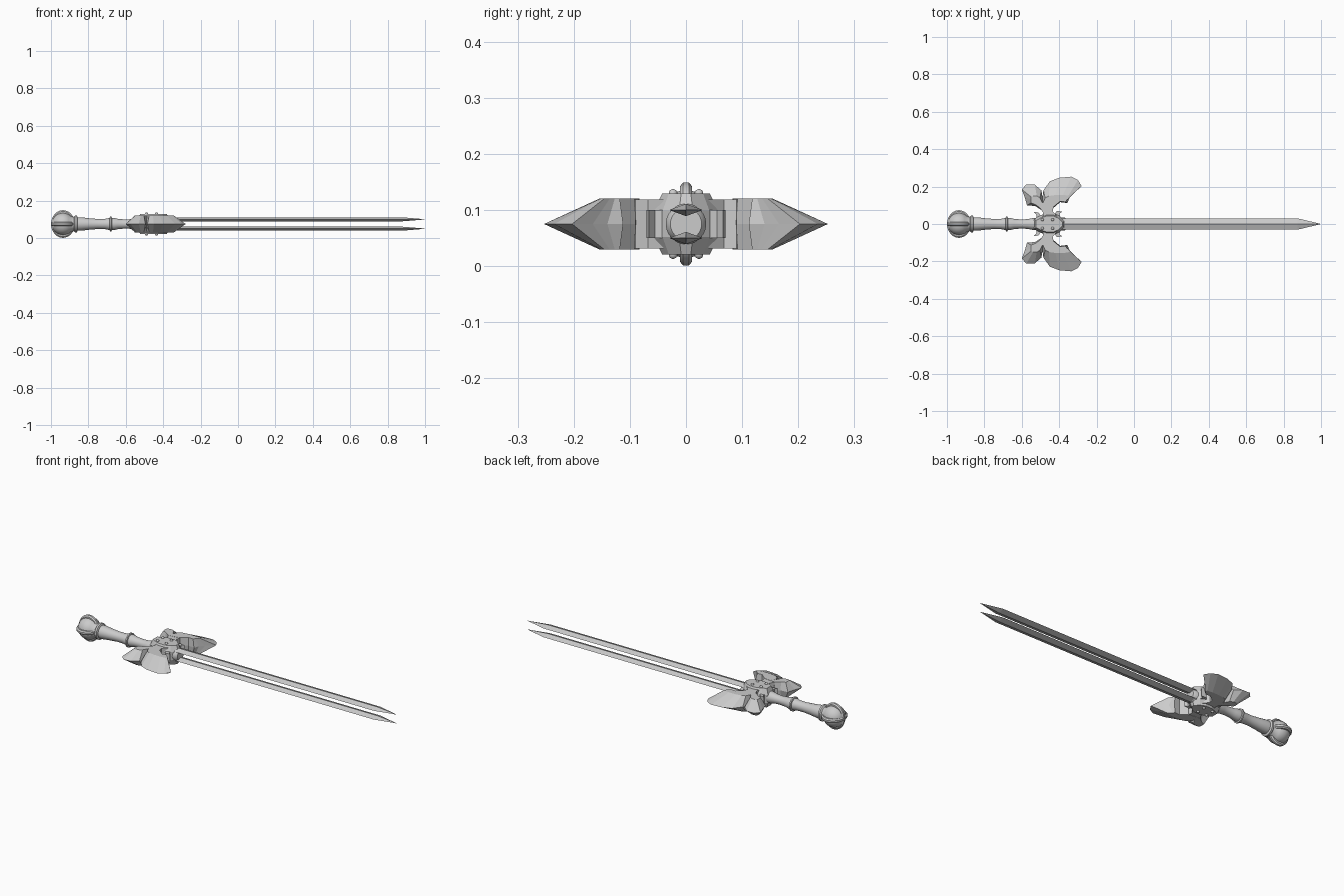
import bpy, bmesh, math

if "Cube" in bpy.data.objects:
    bpy.data.objects.remove(bpy.data.objects["Cube"])

MID = 0.075  # height of the sword's long axis

steel = bpy.data.materials.new("grey_steel")
steel.diffuse_color = (0.6, 0.6, 0.6, 1)
steel.use_nodes = True
steel.node_tree.nodes["Principled BSDF"].inputs["Base Color"].default_value = steel.diffuse_color


def loft(name, rings, smooth=False, mirror=""):
    """Skin a list of equal-length point rings and cap both ends."""
    bm = bmesh.new()
    vs = [[bm.verts.new(p) for p in r] for r in rings]
    n = len(rings[0])
    for a, b in zip(vs, vs[1:]):
        for i in range(n):
            j = (i + 1) % n
            bm.faces.new((a[i], a[j], b[j], b[i]))
    bm.faces.new(vs[0][::-1])
    bm.faces.new(vs[-1])
    bmesh.ops.remove_doubles(bm, verts=bm.verts, dist=0.0002)
    bmesh.ops.recalc_face_normals(bm, faces=bm.faces)
    me = bpy.data.meshes.new(name)
    bm.to_mesh(me)
    bm.free()
    me.materials.append(steel)
    ob = bpy.data.objects.new(name, me)
    bpy.context.collection.objects.link(ob)
    if mirror:
        m = ob.modifiers.new("mirror", 'MIRROR')
        m.use_axis = [c in mirror for c in "XYZ"]
        if "Z" in mirror:
            pivot = bpy.data.objects.get("mirror_pivot")
            if not pivot:
                pivot = bpy.data.objects.new("mirror_pivot", None)
                pivot.location = (0, 0, MID)
                pivot.hide_render = True
                bpy.context.collection.objects.link(pivot)
            m.mirror_object = pivot
    if smooth:
        bpy.ops.object.select_all(action='DESELECT')
        ob.select_set(True)
        bpy.context.view_layer.objects.active = ob
        bpy.ops.object.shade_smooth_by_angle(angle=math.radians(40))
    return ob


def lathe(name, profile, n=24):
    """Turn (x, radius) pairs around the long axis."""
    loft(name, [[(x, r * math.cos(math.tau * i / n), MID + r * math.sin(math.tau * i / n))
                 for i in range(n)] for x, r in profile], smooth=True)


def layer(points, z):
    return [(x, y, z) for x, y in points]


# Pommel ball with its neck collar
ball = [(-0.936 - 0.06 * math.cos(math.pi * i / 12),
         max(0.004, 0.06 * math.sin(math.pi * i / 12))) for i in range(10)]
lathe("pommel", ball + [(-0.878, 0.038), (-0.872, 0.045), (-0.862, 0.045), (-0.857, 0.036)])

# Four curved claws gripping the pommel
for k in range(4):
    ang = math.pi / 2 * k
    rings = []
    for i in range(15):
        t = math.radians(5 + 150 * i / 14)
        ring = []
        for r, w in ((0.052, -0.011), (0.067, -0.011), (0.074, -0.005),
                     (0.074, 0.005), (0.067, 0.011), (0.052, 0.011)):
            x = -0.936 - r * math.cos(t) * 0.86
            d = r * math.sin(t)
            ring.append((x, d * math.cos(ang) - w * math.sin(ang),
                         MID + d * math.sin(ang) + w * math.cos(ang)))
        rings.append(ring)
    loft("pommel_claw", rings, smooth=True)

# Grip, with a ring two thirds of the way along
lathe("grip", [(-0.87, 0.036), (-0.84, 0.036), (-0.80, 0.031), (-0.75, 0.027), (-0.71, 0.028),
               (-0.69, 0.032), (-0.66, 0.032), (-0.64, 0.027), (-0.60, 0.024), (-0.57, 0.026),
               (-0.54, 0.032), (-0.50, 0.032)])
lathe("grip_ring", [(-0.687, 0.03), (-0.684, 0.039), (-0.676, 0.039), (-0.673, 0.03)])

# Guard hub: chamfered barrel
half = [(-0.535, 0.026), (-0.51, 0.042), (-0.47, 0.058), (-0.425, 0.058),
        (-0.395, 0.042), (-0.368, 0.012)]
hub = half + [(x, -y) for x, y in reversed(half)]
small = [(-0.455 + (x + 0.455) * 0.85, y * 0.73) for x, y in hub]
loft("guard_hub", [layer(small, 0.021), layer(hub, 0.052),
                   layer(hub, 0.098), layer(small, 0.129)])

# Round socket holding the blades
lathe("blade_socket", [(-0.42, 0.036), (-0.372, 0.036), (-0.362, 0.028)])

# Rounded studs on the hub
for x in (-0.49, -0.435):
    loft("hub_stud", [[(x + r * math.cos(math.tau * i / 10), 0.023 + r * math.sin(math.tau * i / 10), z)
                       for i in range(10)]
                      for r, z in ((0.008, 0.125), (0.008, 0.131), (0.006, 0.135), (0.002, 0.137))],
         smooth=True, mirror="YZ")

# Arms joining hub and wings
arm = [(-0.49, 0.03), (-0.485, 0.06), (-0.502, 0.085), (-0.495, 0.115), (-0.46, 0.12),
       (-0.43, 0.09), (-0.435, 0.068), (-0.41, 0.04)]
loft("guard_arm", [layer(arm, 0.031), layer(arm, 0.119)], mirror="Y")

# Small hooked spurs beside the hub
for pts in ([(-0.43, 0.045), (-0.412, 0.07), (-0.383, 0.066), (-0.398, 0.055), (-0.395, 0.035)],
            [(-0.49, 0.035), (-0.512, 0.062), (-0.535, 0.064), (-0.522, 0.05), (-0.52, 0.03)]):
    loft("guard_spur", [layer(pts, 0.05), layer(pts, 0.10)], mirror="Y")


# Wings: thick at the root, thinning to a sharp outer rim
def wing(name, rim, ridge):
    loft(name, [layer(ridge, 0.03), layer(rim, MID), layer(ridge, 0.12)], mirror="Y")


wing("front_wing",
     [(-0.47, 0.085), (-0.495, 0.112), (-0.484, 0.18), (-0.45, 0.228), (-0.40, 0.247),
      (-0.335, 0.253), (-0.30, 0.235), (-0.28, 0.203), (-0.323, 0.166), (-0.345, 0.14),
      (-0.356, 0.112), (-0.395, 0.117), (-0.425, 0.09)],
     [(-0.47, 0.085), (-0.487, 0.112), (-0.475, 0.14), (-0.455, 0.15), (-0.42, 0.155),
      (-0.38, 0.155), (-0.35, 0.152), (-0.343, 0.146), (-0.35, 0.136), (-0.36, 0.127),
      (-0.366, 0.118), (-0.395, 0.121), (-0.43, 0.092)])
wing("rear_wing",
     [(-0.47, 0.085), (-0.485, 0.115), (-0.495, 0.18), (-0.53, 0.21), (-0.575, 0.212),
      (-0.60, 0.185), (-0.585, 0.145), (-0.572, 0.10), (-0.527, 0.096), (-0.50, 0.078)],
     [(-0.47, 0.085), (-0.49, 0.115), (-0.503, 0.14), (-0.52, 0.15), (-0.54, 0.15),
      (-0.55, 0.145), (-0.552, 0.13), (-0.55, 0.113), (-0.527, 0.104), (-0.50, 0.083)])

# Twin diamond-section blades, one above the other
loft("blade", [[(x, -w, 0.1), (x, 0, 0.1 - h), (x, w, 0.1), (x, 0, 0.1 + h)]
               for x, w, h in ((-0.40, 0.03, 0.011), (0.875, 0.03, 0.011), (0.998, 0.0008, 0.0008))],
     mirror="Z")
